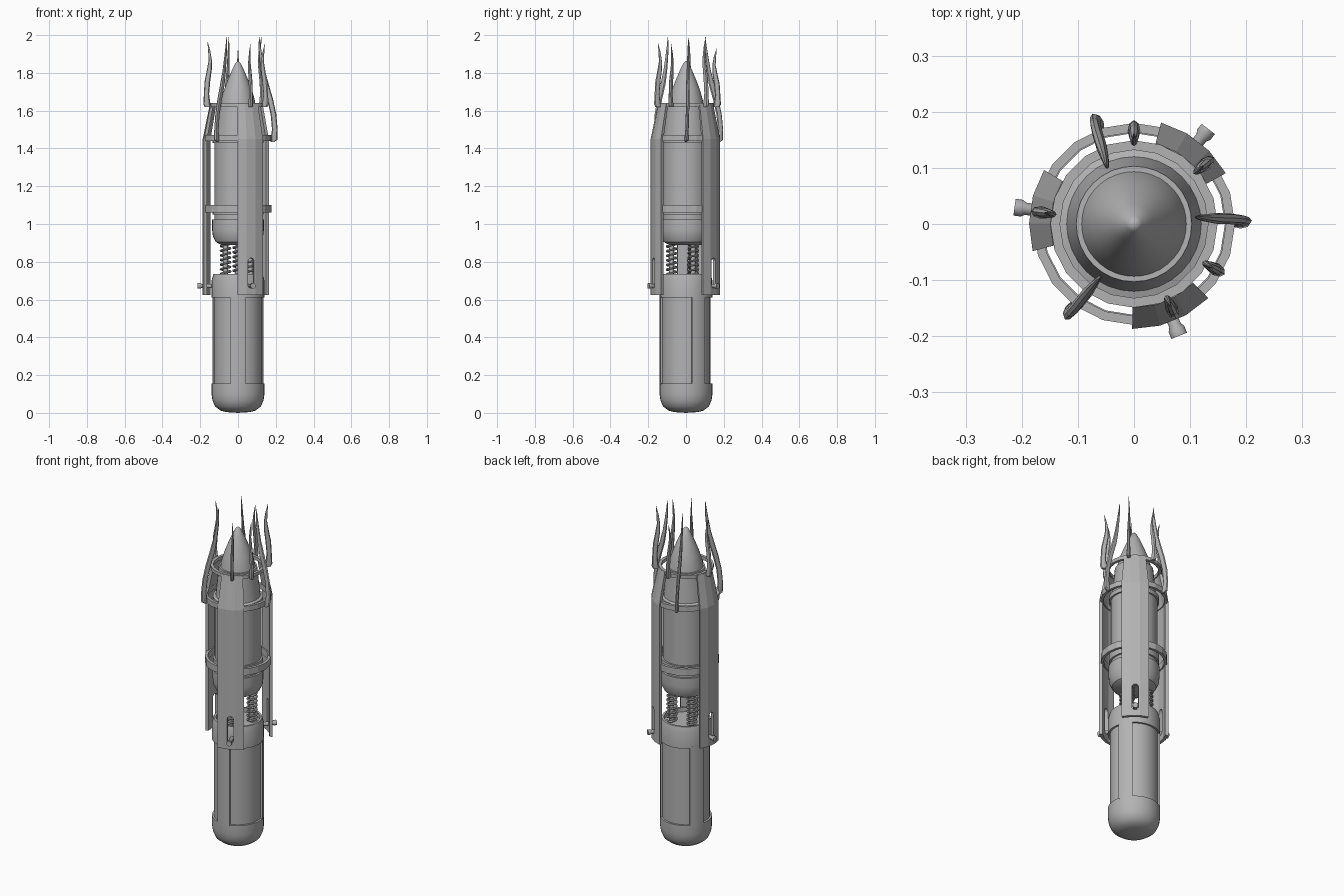
import bpy, bmesh, math
from mathutils import Matrix, Vector

cube = bpy.data.objects.get("Cube")
if cube:
    bpy.data.objects.remove(cube)

grey = bpy.data.materials.new("plain_grey")
grey.use_nodes = True
grey.diffuse_color = (0.45, 0.45, 0.45, 1)
grey.node_tree.nodes["Principled BSDF"].inputs["Base Color"].default_value = (0.45, 0.45, 0.45, 1)


def finish(name, bm, smooth=True):
    bmesh.ops.remove_doubles(bm, verts=bm.verts, dist=0.0002)
    bmesh.ops.recalc_face_normals(bm, faces=bm.faces)
    mesh = bpy.data.meshes.new(name)
    bm.to_mesh(mesh)
    bm.free()
    mesh.materials.append(grey)
    obj = bpy.data.objects.new(name, mesh)
    bpy.context.collection.objects.link(obj)
    bpy.ops.object.select_all(action='DESELECT')
    obj.select_set(True)
    bpy.context.view_layer.objects.active = obj
    if smooth:
        bpy.ops.object.shade_smooth_by_angle(angle=math.radians(35))
    return obj


def bridge(bm, loops, closed):
    n = len(loops[0])
    pairs = list(zip(loops, loops[1:]))
    if closed:
        pairs.append((loops[-1], loops[0]))
    for a, b in pairs:
        for i in range(n):
            j = (i + 1) % n
            bm.faces.new((a[i], a[j], b[j], b[i]))
    if not closed:
        bm.faces.new(loops[0])
        bm.faces.new(loops[-1])


def sweep(name, profile, start=0, end=360, segs=32, smooth=True):
    """Turn a closed (radius, height) profile about the z axis."""
    bm = bmesh.new()
    full = end - start == 360
    loops = []
    for k in range(segs if full else segs + 1):
        a = math.radians(start + (end - start) * k / segs)
        loops.append([bm.verts.new((r * math.cos(a), r * math.sin(a), z)) for r, z in profile])
    bridge(bm, loops, full)
    return finish(name, bm, smooth)


def band(name, inner, outer, low, high, **kw):
    return sweep(name, [(inner, low), (outer, low), (outer, high), (inner, high)], **kw)


def place(angle, radius, z):
    return Matrix.Rotation(math.radians(angle), 4, 'Z') @ Matrix.Translation((radius, 0, z))


def claw(name, base_angle, tip_angle, path):
    """Flattened tapering prong: path holds (radius, height, half width)."""
    bm = bmesh.new()
    loops = []
    for k, (r, z, w) in enumerate(path):
        a = base_angle + (tip_angle - base_angle) * k / (len(path) - 1)
        m = place(a, r, z)
        loops.append([bm.verts.new(m @ Vector((w * math.cos(t), 0.6 * w * math.sin(t), 0)))
                      for t in (math.tau * i / 8 for i in range(8))])
    bridge(bm, loops, False)
    return finish(name, bm)


# Handle: rounded foot, recessed grip, raised strips and hollow collar
sweep("foot_cap", [(0, 0), (0.06, 0.004), (0.092, 0.012), (0.12, 0.033), (0.135, 0.065),
                   (0.14, 0.1), (0.14, 0.155), (0, 0.155)])
band("grip_core", 0, 0.129, 0.15, 0.62)
for i, a in enumerate((30, 150, 270)):
    band(f"grip_strip_{i + 1}", 0.12, 0.14, 0.15, 0.62, start=a - 16.5, end=a + 16.5, segs=4)
sweep("handle_collar", [(0, 0.61), (0.14, 0.61), (0.14, 0.7), (0.13, 0.735), (0.118, 0.735),
                        (0.118, 0.71), (0, 0.71)])

# Springs on guide rods
for i, a in enumerate((30, 150, 270)):
    bm = bmesh.new()
    bmesh.ops.create_cone(bm, cap_ends=True, segments=12, radius1=0.013, radius2=0.013,
                          depth=0.25, matrix=place(a, 0.076, 0.82))
    finish(f"guide_rod_{i + 1}", bm)
    bm = bmesh.new()
    loops = []
    turns, steps = 9, 14
    for k in range(turns * steps + 1):
        m = place(a, 0.076, 0.71 + 0.22 * k / (turns * steps)) @ place(360 * k / steps, 0.025, 0)
        loops.append([bm.verts.new(m @ Vector((0.006 * math.cos(t), 0, 0.006 * math.sin(t))))
                      for t in (math.tau * j / 6 for j in range(6))])
    bridge(bm, loops, False)
    finish(f"spring_{i + 1}", bm)

# Upper body and nose
sweep("lower_dome", [(0, 0.89), (0.09, 0.89), (0.118, 0.905), (0.133, 0.935), (0.137, 0.97),
                     (0.137, 1.025), (0, 1.025)])
band("body_neck", 0, 0.125, 1.02, 1.06)
band("body_flange", 0, 0.135, 1.05, 1.095)
band("body_barrel", 0, 0.125, 1.09, 1.44)
sweep("shoulder", [(0, 1.43), (0.135, 1.43), (0.135, 1.455), (0.12, 1.46), (0.103, 1.63), (0, 1.63)])
sweep("nose_cone", [(0, 1.62), (0.095, 1.62), (0.088, 1.66), (0.074, 1.71), (0.055, 1.76),
                    (0.034, 1.81), (0.014, 1.85), (0, 1.863)], segs=48)

# Outer rings
band("middle_ring", 0.162, 0.178, 1.06, 1.1, segs=20, smooth=False)
band("shoulder_ring", 0.164, 0.18, 1.44, 1.47, segs=20, smooth=False)
band("crown_ring", 0.132, 0.149, 1.62, 1.64, segs=20, smooth=False)

# Slotted outer plates with sliding knobs
plate = [(0.187, 0.625), (0.187, 1.45), (0.149, 1.635), (0.134, 1.635), (0.169, 1.45), (0.169, 0.625)]
for i, a in enumerate((52, 172, 292)):
    panel = sweep(f"outer_plate_{i + 1}", plate, a - 23, a + 23, 3, False)
    bm = bmesh.new()
    rim = []
    for x in (0.14, 0.22):
        loop = []
        for k in range(16):
            t = math.tau * (k + 0.5) / 16
            z = 0.74 + math.copysign(0.063, math.sin(t)) + 0.017 * math.sin(t)
            loop.append(bm.verts.new(place(a, x, 0) @ Vector((0, 0.017 * math.cos(t), z))))
        rim.append(loop)
    bridge(bm, rim, False)
    cutter = finish("slot_cutter", bm, False)
    cutter.hide_render = True
    cut = panel.modifiers.new("slot", 'BOOLEAN')
    cut.operation = 'DIFFERENCE'
    cut.solver = 'EXACT'
    cut.object = cutter
    bpy.context.view_layer.objects.active = panel
    bpy.ops.object.modifier_apply(modifier=cut.name)
    bpy.data.objects.remove(cutter)

    bm = bmesh.new()
    loops = []
    for x, r in ((0.12, 0.011), (0.195, 0.011), (0.202, 0.015), (0.215, 0.015)):
        loops.append([bm.verts.new(place(a, x, 0.672) @ Vector((0, r * math.cos(t), r * math.sin(t))))
                      for t in (math.tau * k / 14 for k in range(14))])
    bridge(bm, loops, False)
    finish(f"slide_knob_{i + 1}", bm)

# Long prongs on the shoulder ring, shorter ones on the crown ring
long_path = [(0.182, 1.435, 0.01), (0.19, 1.445, 0.018), (0.195, 1.5, 0.015), (0.188, 1.58, 0.015),
             (0.17, 1.66, 0.016), (0.147, 1.74, 0.016), (0.132, 1.81, 0.012), (0.122, 1.88, 0.009),
             (0.115, 1.94, 0.006), (0.113, 1.99, 0.001)]
for i, (a, b) in enumerate(((0, 7), (109, 116), (233, 238))):
    claw(f"long_prong_{i + 1}", a, b, long_path)
short_path = [(0.162, 1.62, 0.016), (0.166, 1.635, 0.019), (0.168, 1.69, 0.014), (0.163, 1.76, 0.015),
              (0.153, 1.82, 0.013), (0.148, 1.87, 0.009), (0.153, 1.92, 0.006), (0.162, 1.97, 0.001)]
for i, (a, lift) in enumerate(((40, 1.06), (90, 0.88), (173, 0.98), (294, 0.96), (331, 0.95))):
    claw(f"short_prong_{i + 1}", a, a, [(r, 1.62 + (z - 1.62) * lift, w) for r, z, w in short_path])
